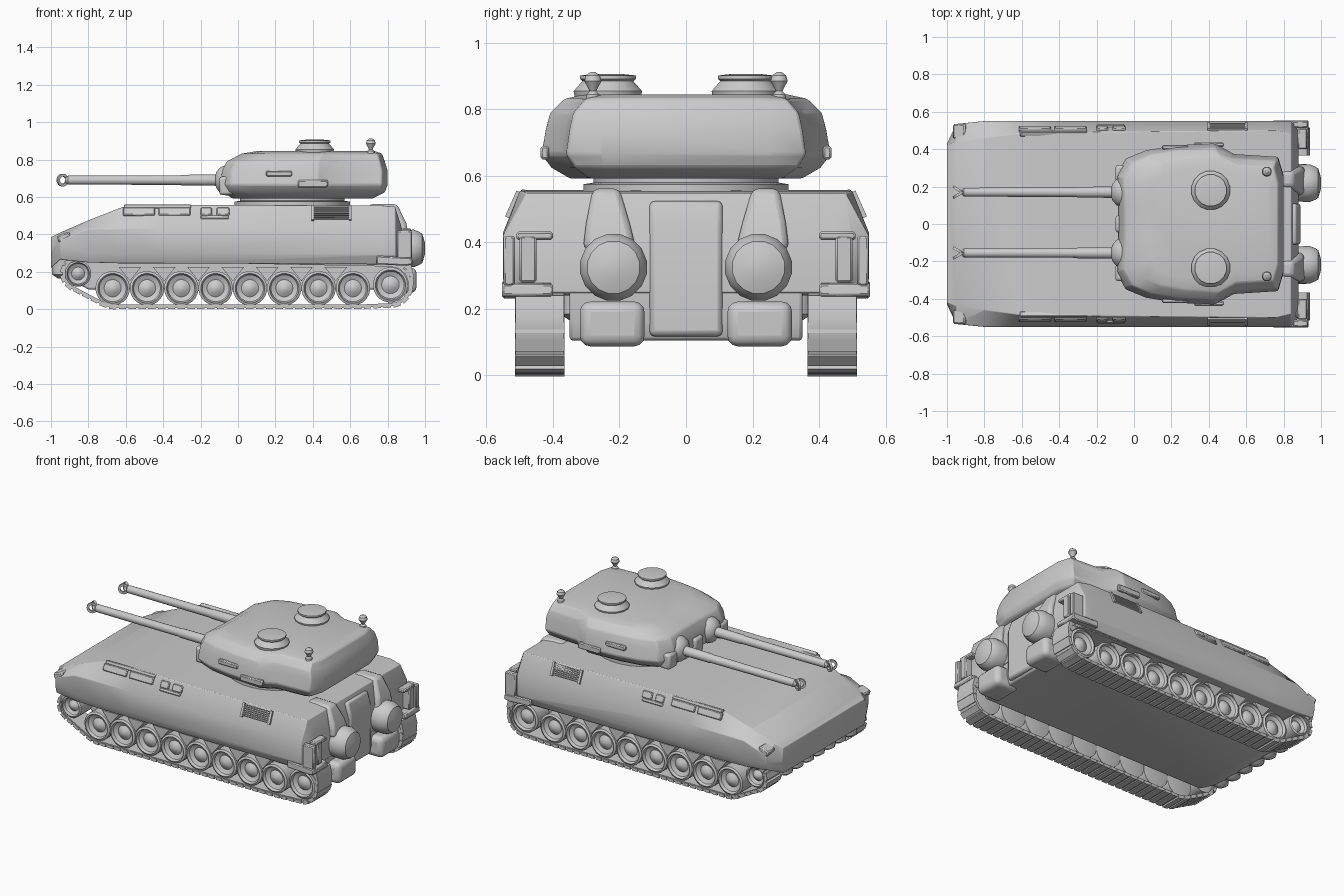
import bpy, bmesh, math
from mathutils import Vector, Matrix
from mathutils.geometry import convex_hull_2d

if "Cube" in bpy.data.objects:
    bpy.data.objects.remove(bpy.data.objects["Cube"])


def finish(name, bm, mirror=False, bevel=0.0, segs=2):
    bmesh.ops.recalc_face_normals(bm, faces=bm.faces)
    me = bpy.data.meshes.new(name)
    bm.to_mesh(me)
    bm.free()
    ob = bpy.data.objects.new(name, me)
    bpy.context.collection.objects.link(ob)
    if bevel:
        b = ob.modifiers.new("Bevel", 'BEVEL')
        b.width, b.segments, b.angle_limit = bevel, segs, math.radians(28)
    if mirror:
        m = ob.modifiers.new("Mirror", 'MIRROR')
        m.use_axis = (False, True, False)
    return ob


def loft(bm, rings, loop=False):
    vs = [[bm.verts.new(p) for p in r] for r in rings]
    n = len(vs[0])
    for a, b in list(zip(vs, vs[1:])) + ([(vs[-1], vs[0])] if loop else []):
        for i in range(n):
            j = (i + 1) % n
            bm.faces.new((a[i], a[j], b[j], b[i]))
    if not loop:
        bm.faces.new(vs[0])
        bm.faces.new(vs[-1])


def lathe(bm, profile, loc, axis='Z', n=24):
    """Spin (radius, height) pairs about an axis through loc."""
    rings = []
    for r, h in profile:
        ring = []
        for i in range(n):
            a = math.tau * (i + 0.5) / n
            c, s = r * math.cos(a), r * math.sin(a)
            p = {'X': (h, c, s), 'Y': (c, h, s), 'Z': (c, s, h)}[axis]
            ring.append(Vector(loc) + Vector(p))
        rings.append(ring)
    loft(bm, rings)


def box(bm, loc, size, rot=Matrix.Identity(4)):
    m = Matrix.Translation(loc) @ rot @ Matrix.Diagonal((*size, 1))
    bmesh.ops.create_cube(bm, size=1, matrix=m)


def prism(bm, pts, y0, y1):
    loft(bm, [[(x, y, z) for x, z in pts] for y in (y0, y1)])


# Upper hull: sections along x (x, bottom y/z, mid y/z, top y/z)
bm = bmesh.new()
sections = [(-1.0, .42, .22, .43, .31, .42, .385), (-.95, .52, .265, .535, .37, .44, .41),
            (-.80, .525, .25, .55, .43, .46, .475), (-.62, .525, .245, .55, .43, .485, .545),
            (-.40, .525, .245, .55, .43, .49, .558), (.76, .525, .24, .55, .43, .50, .555),
            (.84, .52, .24, .55, .42, .48, .548), (.88, .48, .25, .50, .40, .43, .42)]
rings = []
for x, yb, zb, ym, zm, yt, zt in sections:
    half = [(yb, zb), (ym, zb + .05), (ym, zm), (yt, zt)]
    rings.append([(x, y, z) for y, z in half] + [(x, -y, z) for y, z in reversed(half)])
loft(bm, rings)
finish("upper_hull", bm, bevel=.012)

# Belly hull between the tracks
bm = bmesh.new()
prism(bm, [(-.98, .32), (-.98, .21), (-.80, .105), (.86, .105), (.88, .16), (.87, .32)], -.35, .35)
finish("lower_hull", bm, bevel=.01)

# Scalloped lower nose edge
bm = bmesh.new()
for i in range(7):
    lathe(bm, [(.02, -.06), (.05, -.04), (.055, .05), (.03, .08)], (-.945, -.33 + .11 * i, .225), 'Z', 12)
finish("nose_scallops", bm)

# Tracks: a belt hull round the end wheels, then separate links on it
pts = []
for cx, cz, r in [(-.855, .19, .085), (-.67, .11, .1), (.63, .11, .1), (.815, .13, .112)]:
    pts += [Vector((cx + r * math.cos(t * math.tau / 40), cz + r * math.sin(t * math.tau / 40))) for t in range(40)]
path = [pts[i] for i in convex_hull_2d(pts)]
seglen = [(path[(i + 1) % len(path)] - p).length for i, p in enumerate(path)]
LINKS = 76
step = sum(seglen) / LINKS
samples, i, acc = [], 0, 0.0
for k in range(LINKS):
    while acc + seglen[i] < k * step:
        acc += seglen[i]
        i += 1
    samples.append(path[i].lerp(path[(i + 1) % len(path)], (k * step - acc) / seglen[i]))
belt, links = bmesh.new(), bmesh.new()
rings = []
for k, p in enumerate(samples):
    t = (samples[(k + 1) % LINKS] - samples[k - 1]).normalized()
    n = Vector((t.y, -t.x))
    if n.dot(p - Vector((0, .14))) < 0:
        n = -n
    o, q = p + n * .003, p - n * .014
    rings.append([(o.x, .37, o.y), (o.x, .51, o.y), (q.x, .51, q.y), (q.x, .37, q.y)])
    box(links, (p.x, .44, p.y), (step * .75, .15, .02), Matrix.Rotation(-math.atan2(t.y, t.x), 4, 'Y'))
loft(belt, rings, loop=True)
finish("track_belt", belt, mirror=True)
finish("track_links", links, mirror=True)

# Road wheels with dished faces, plus idler and drive sprocket
wheel = [(.6, -.065), (1, -.06), (1, .06), (.86, .067), (.78, .05), (.5, .038), (.3, .05), (.1, .058)]
bm = bmesh.new()
for k in range(8):
    lathe(bm, [(r * .092, h) for r, h in wheel], (-.67 + k * .1835, .44, .112), 'Y')
for x, z, r in [(-.855, .19, .07), (.815, .13, .094)]:
    lathe(bm, [(a * r, h) for a, h in wheel], (x, .44, z), 'Y')
finish("road_wheels", bm, mirror=True)

# Upper guide plates filling the gaps above the wheels
bm = bmesh.new()
for k in range(7):
    x = -.578 + k * .1835
    prism(bm, [(x - .06, .225), (x + .06, .225), (x, .15)], .39, .495)
finish("wheel_guides", bm, mirror=True)

# Smooth mud flaps over the rear of the tracks
bm = bmesh.new()
prism(bm, [(.86, .25), (.925, .24), (.94, .18), (.935, .11), (.905, .055), (.90, .07), (.925, .13), (.915, .20)], .367, .513)
finish("rear_mud_flaps", bm, mirror=True)

# Stowage tools and vents on the sloping shoulders
bm = bmesh.new()
tilt = Matrix.Rotation(math.radians(-66), 4, 'X')
for x, w in [(-.53, .17), (-.34, .17), (-.17, .06), (-.08, .07)]:
    box(bm, (x, .503, .518), (w, .045, .03), tilt)
box(bm, (-.43, .485, .545), (.36, .024, .03), tilt)
box(bm, (-.125, .515, .488), (.15, .022, .03), tilt)
finish("side_tools", bm, mirror=True, bevel=.005, segs=1)
bm = bmesh.new()
down = tilt @ Vector((0, 1, 0))
mid = Vector((.50, .515, .512))
for k in range(-3, 4):
    box(bm, mid + down * k * .011, (.19, .006, .02), tilt)
for s in (-1, 1):
    box(bm, mid + Vector((s * .1, 0, 0)), (.015, .085, .026), tilt)
finish("side_vents", bm, mirror=True)

# Rear shoulders, engine pods and lower tanks
bm = bmesh.new()
loft(bm, [[(x0, y0, z), (x1, y0, z), (x1, y1, z), (x0, y1, z)] for x0, x1, y0, y1, z in
          [(.70, .915, .15, .31, .38), (.70, .90, .17, .30, .46), (.70, .85, .20, .28, .562)]])
finish("rear_housings", bm, mirror=True, bevel=.018)
bm = bmesh.new()
lathe(bm, [(.085, .80), (.10, .87), (.102, .94), (.09, .97), (.08, .985), (.03, 1.0)], (0, .218, .325), 'X', 16)
finish("engine_pods", bm, mirror=True)
bm = bmesh.new()
box(bm, (.87, .222, .155), (.17, .195, .135))
finish("lower_tanks", bm, mirror=True, bevel=.032, segs=3)
bm = bmesh.new()
prism(bm, [(.80, .50), (.865, .53), (.89, .45), (.89, .12), (.80, .11)], -.11, .11)
finish("rear_plate", bm, bevel=.015)

# Rear mudguards and lamp boxes
bm = bmesh.new()
prism(bm, [(.74, .285), (.93, .275), (.935, .24), (.90, .232), (.74, .24)], .40, .553)
box(bm, (.89, .532, .345), (.08, .035, .15))
box(bm, (.895, .475, .35), (.065, .05, .14))
box(bm, (.90, .455, .42), (.05, .11, .025))
finish("rear_mudguards", bm, mirror=True, bevel=.006, segs=1)

# Front corner lamps
bm = bmesh.new()
box(bm, (-.93, .495, .385), (.07, .08, .04), Matrix.Rotation(-.35, 4, 'Y'))
finish("front_lamps", bm, mirror=True, bevel=.008, segs=1)

# Turret ring
bm = bmesh.new()
lathe(bm, [(.31, .54), (.31, .575), (.28, .58), (.28, .61)], (.29, 0, 0), 'Z', 32)
finish("turret_ring", bm)

# Turret: one plan outline stacked at several heights (z, front x, rear x, width)
half = [(-.10, .09), (-.11, .26), (-.06, .35), (.05, .395), (.20, .42), (.42, .435), (.53, .375), (.77, .36), (.80, .26)]
outline = half + [(x, -y) for x, y in reversed(half)]
bm = bmesh.new()
rings = []
for z, x0, x1, w in [(.592, -.03, .72, .80), (.625, -.08, .785, .93), (.665, -.095, .80, 1), (.74, -.085, .80, .97),
                     (.79, -.06, .785, .94), (.832, .02, .77, .84), (.845, .10, .73, .70)]:
    rings.append([(x0 + (x + .11) / .91 * (x1 - x0), y * w, z) for x, y in outline])
loft(bm, rings)
finish("turret", bm, bevel=.008)

# Cheek grab boxes
bm = bmesh.new()
box(bm, (.40, .425, .67), (.16, .025, .04))
box(bm, (.22, .41, .725), (.14, .025, .03))
finish("cheek_boxes", bm, mirror=True, bevel=.006, segs=1)

# Twin guns with mantlets and forked muzzle rings
for side, y in (("left", .17), ("right", -.155)):
    bm = bmesh.new()
    lathe(bm, [(.085, .06), (.085, -.06), (.07, -.095), (.045, -.115), (.03, -.12)], (0, y, .69), 'X', 16)
    finish(side + "_mantlet", bm)
    bm = bmesh.new()
    lathe(bm, [(.031, -.08), (.029, -.30), (.026, -.31), (.024, -.91), (.01, -.925)], (0, y, .69), 'X', 16)
    finish(side + "_gun_barrel", bm)
    bm = bmesh.new()
    for s in (-1, 1):
        rot = Matrix.Rotation(-s * .55, 3, 'Z')
        rings = []
        for i in range(16):
            a = math.tau * i / 16
            ring = [rot @ Vector((r * math.cos(a), h, r * math.sin(a)))
                    for r, h in ((.034, -.007), (.034, .007), (.02, .007), (.02, -.007))]
            rings.append([v + Vector((-.938, y + s * .012, .69)) for v in ring])
        loft(bm, rings, loop=True)
    finish(side + "_muzzle_fork", bm)

# Armour blocks between and beside the guns
bm = bmesh.new()
for y in (-.26, .0, .27):
    box(bm, (-.06, y, .66), (.08, .09, .10))
finish("front_armour_blocks", bm, bevel=.015)

# Cupolas and rear masts
bm = bmesh.new()
for y in (.18, -.235):
    lathe(bm, [(.10, .83), (.105, .855), (.078, .885), (.086, .892), (.086, .902), (.05, .906)], (.41, y, 0), 'Z', 16)
finish("cupolas", bm)
bm = bmesh.new()
for y in (.28, -.28):
    lathe(bm, [(.025, .80), (.02, .845), (.01, .855), (.018, .87), (.027, .885), (.022, .902), (.008, .912)], (.71, y, 0), 'Z', 12)
finish("rear_masts", bm)

# Smooth the soft faces, keep the edges sharp
bpy.ops.object.select_all(action='SELECT')
bpy.context.view_layer.objects.active = bpy.context.scene.objects["turret"]
bpy.ops.object.shade_smooth_by_angle(angle=math.radians(35))
